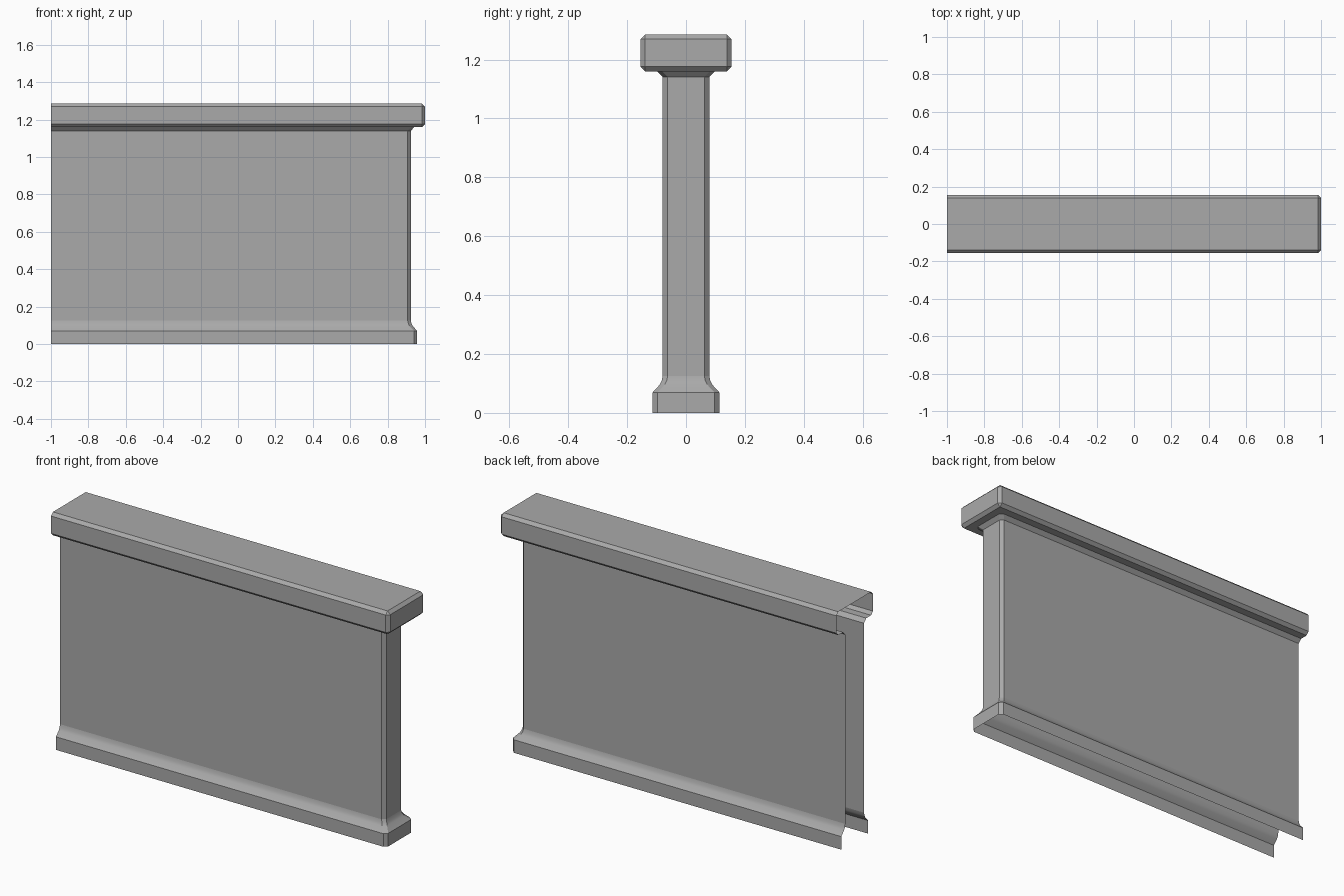
import bpy, math

if "Cube" in bpy.data.objects:
    bpy.data.objects.remove(bpy.data.objects["Cube"], do_unlink=True)

OPEN_X = -1.0     # open end of the shell
CORE_X = 0.845    # end of the centre line; sections are offset out from it

stone = bpy.data.materials.new("plain_grey")
stone.use_nodes = True
GREY = (0.4, 0.4, 0.4, 1)
stone.diffuse_color = GREY
stone.node_tree.nodes["Principled BSDF"].inputs["Base Color"].default_value = GREY


def ring(half, z, cut):
    """U-shaped outline, open at the left end, with cut corners."""
    end = CORE_X + half
    right_side = [(OPEN_X, -half, z), (end - cut, -half, z), (end, -half + cut, z)]
    return right_side + [(x, -y, z) for x, y, _ in reversed(right_side)]


def shell(name, profile, closed_top=False):
    """Sweep (half depth, height, corner cut) sections into an open shell."""
    verts, faces = [], []
    for section in profile:
        verts += ring(*section)
    n = len(ring(1, 0, 0))
    for level in range(len(profile) - 1):
        for i in range(n - 1):
            a = level * n + i
            faces.append((a, a + 1, a + n + 1, a + n))
    if closed_top:
        faces.append(tuple(range(len(verts) - n, len(verts))))
    mesh = bpy.data.meshes.new(name)
    mesh.from_pydata(verts, [], faces)
    mesh.materials.append(stone)
    mesh.validate()
    obj = bpy.data.objects.new(name, mesh)
    bpy.context.collection.objects.link(obj)
    # merge the corners that close to a point
    weld = obj.modifiers.new("weld", "WELD")
    weld.merge_threshold = 0.0005
    bpy.ops.object.select_all(action="DESELECT")
    obj.select_set(True)
    bpy.context.view_layer.objects.active = obj
    bpy.ops.object.modifier_apply(modifier="weld")
    bpy.ops.object.shade_smooth_by_angle(angle=math.radians(30))
    return obj


CUT = 0.017
# skirting with a sloped top and a small cove
shell("base_moulding", [(0.113, 0, CUT), (0.113, 0.07, CUT), (0.09, 0.095, CUT),
                        (0.083, 0.108, CUT), (0.079, 0.125, CUT)])
# plain wall
shell("wall_panel", [(0.079, 0.125, CUT), (0.079, 1.14, CUT)])
# flared neck, underside and bevelled coping
shell("top_cap", [(0.079, 1.14, CUT), (0.098, 1.16, CUT), (0.139, 1.16, 0),
                  (0.155, 1.176, 0.016), (0.155, 1.269, 0.016), (0.139, 1.285, 0)],
      closed_top=True)
